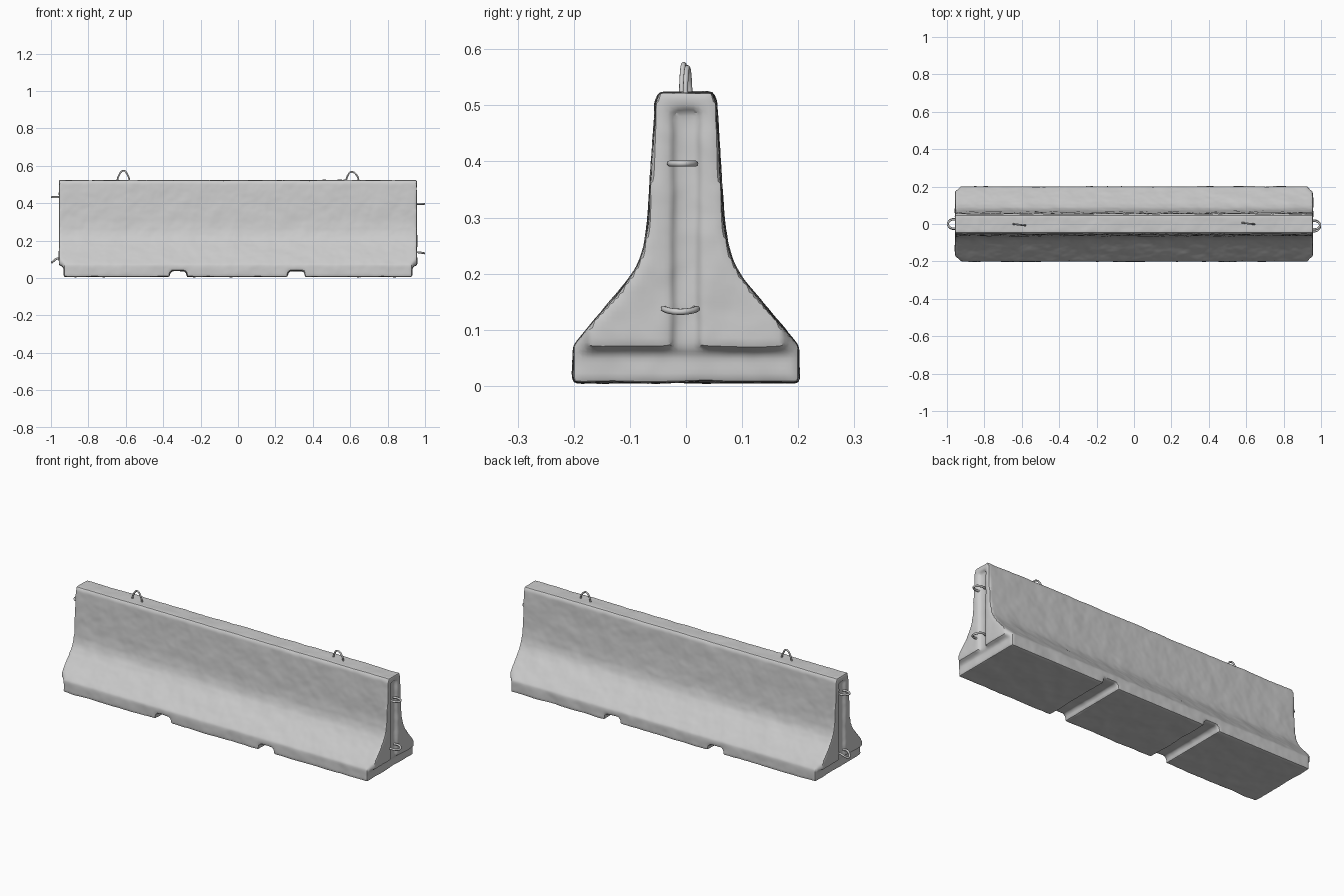
import bpy
import bmesh
from mathutils import Vector

if "Cube" in bpy.data.objects:
    bpy.data.objects.remove(bpy.data.objects["Cube"])


def prism(name, outline, axis, lo, hi):
    """Extrude a 2D outline along axis 'x' (y,z), 'y' (x,z) or 'z' (x,y)."""
    place = {"x": lambda a, b, t: (t, a, b),
             "y": lambda a, b, t: (a, t, b),
             "z": lambda a, b, t: (a, b, t)}[axis]
    bm = bmesh.new()
    ends = [[bm.verts.new(place(a, b, t)) for a, b in outline] for t in (lo, hi)]
    bm.faces.new(ends[0])
    bm.faces.new(ends[1][::-1])
    n = len(outline)
    for i in range(n):
        j = (i + 1) % n
        bm.faces.new((ends[0][i], ends[1][i], ends[1][j], ends[0][j]))
    bmesh.ops.recalc_face_normals(bm, faces=bm.faces)
    mesh = bpy.data.meshes.new(name)
    bm.to_mesh(mesh)
    bm.free()
    obj = bpy.data.objects.new(name, mesh)
    bpy.context.collection.objects.link(obj)
    return obj


def wire(name, points, radius):
    """Bent steel bar through a few points."""
    curve = bpy.data.curves.new(name, "CURVE")
    curve.dimensions = "3D"
    curve.bevel_depth = radius
    curve.bevel_resolution = 3
    curve.resolution_u = 8
    curve.use_fill_caps = True
    spline = curve.splines.new("BEZIER")
    spline.bezier_points.add(len(points) - 1)
    for bp, p in zip(spline.bezier_points, points):
        bp.co = Vector(p)
        bp.handle_left_type = bp.handle_right_type = "AUTO"
    obj = bpy.data.objects.new(name, curve)
    bpy.context.collection.objects.link(obj)
    return obj


# Concrete body: half profile mirrored, extruded along the length
half = [(0.201, 0.006), (0.201, 0.07), (0.19, 0.084), (0.105, 0.185), (0.085, 0.215),
        (0.074, 0.25), (0.067, 0.3), (0.054, 0.505), (0.05, 0.523)]
profile = half + [(-y, z) for y, z in reversed(half)]
body = prism("concrete_body", profile, "x", -0.957, 0.957)

cutters = []
for s in (-1, 1):
    # Undercut of the foot at each end
    cutters.append(prism("foot_cutter", [(-0.3, -0.1), (0.3, -0.1), (0.3, 0.066), (-0.3, 0.066)],
                         "x", *sorted((s * 0.932, s * 1.1))))
    # Shallow vertical key groove
    cutters.append(prism("groove_cutter", [(s * 1.0, -0.045), (s * 1.0, 0.045),
                                           (s * 0.942, 0.022), (s * 0.942, -0.022)],
                         "z", 0.05, 0.495))
    # Clipped foot corners
    for t in (-1, 1):
        cutters.append(prism("corner_cutter", [(s * 0.932, t * 0.3), (s * 0.932, t * 0.192),
                                               (s * 0.965, t * 0.165), (s * 1.1, t * 0.165),
                                               (s * 1.1, t * 0.3)], "z", -0.1, 0.12))
# Drainage slots across the underside
for x in (-0.32, 0.312):
    cutters.append(prism("slot_cutter", [(x - 0.055, -0.05), (x + 0.052, -0.05),
                                         (x + 0.045, 0.037), (x - 0.042, 0.037)], "y", -0.3, 0.3))

for c in cutters:
    c.hide_render = True
    mod = body.modifiers.new("cut", "BOOLEAN")
    mod.operation = "DIFFERENCE"
    mod.solver = "EXACT"
    mod.object = c

# Soft worn edges and slightly uneven surface
remesh = body.modifiers.new("remesh", "REMESH")
remesh.mode = "VOXEL"
remesh.voxel_size = 0.009
smooth = body.modifiers.new("soften", "SMOOTH")
smooth.factor = 0.5
smooth.iterations = 4
noise = bpy.data.textures.new("concrete_noise", "CLOUDS")
noise.noise_scale = 0.09
rough = body.modifiers.new("uneven", "DISPLACE")
rough.texture = noise
rough.texture_coords = "LOCAL"
rough.strength = 0.007
rough.mid_level = 0.5

bpy.ops.object.select_all(action="DESELECT")
body.select_set(True)
bpy.context.view_layer.objects.active = body
bpy.ops.object.convert(target="MESH")
for c in cutters:
    bpy.data.objects.remove(c, do_unlink=True)
bpy.ops.object.shade_smooth_by_angle()

# Lifting loops on the top
for name, x, y, lean, top in (("lifting_loop_left", -0.612, -0.004, 0.0, 0.573),
                              ("lifting_loop_right", 0.612, 0.003, -0.006, 0.567)):
    wire(name, [(x - 0.036, y + 0.004, 0.505), (x - 0.026, y + 0.003, 0.546),
                (x + lean, y, top), (x + 0.022, y - 0.003, 0.55),
                (x + 0.036, y - 0.004, 0.505)], 0.0045)

# Connection loops on both ends
for name, s, y, w, z, droop in (("end_loop_right_upper", 1, -0.006, 0.022, 0.396, 0.0),
                                ("end_loop_right_lower", 1, -0.01, 0.029, 0.137, -0.005),
                                ("end_loop_left_upper", -1, 0.0, 0.024, 0.432, 0.0),
                                ("end_loop_left_lower", -1, 0.0, 0.026, 0.103, -0.02)):
    wire(name, [(s * 0.935, y - w * 0.8, z), (s * 0.968, y - w, z),
                (s * 0.988, y - w * 0.6, z + droop * 0.7), (s * 0.995, y, z + droop),
                (s * 0.988, y + w * 0.6, z + droop * 0.7), (s * 0.968, y + w, z),
                (s * 0.935, y + w * 0.8, z)], 0.0055)
